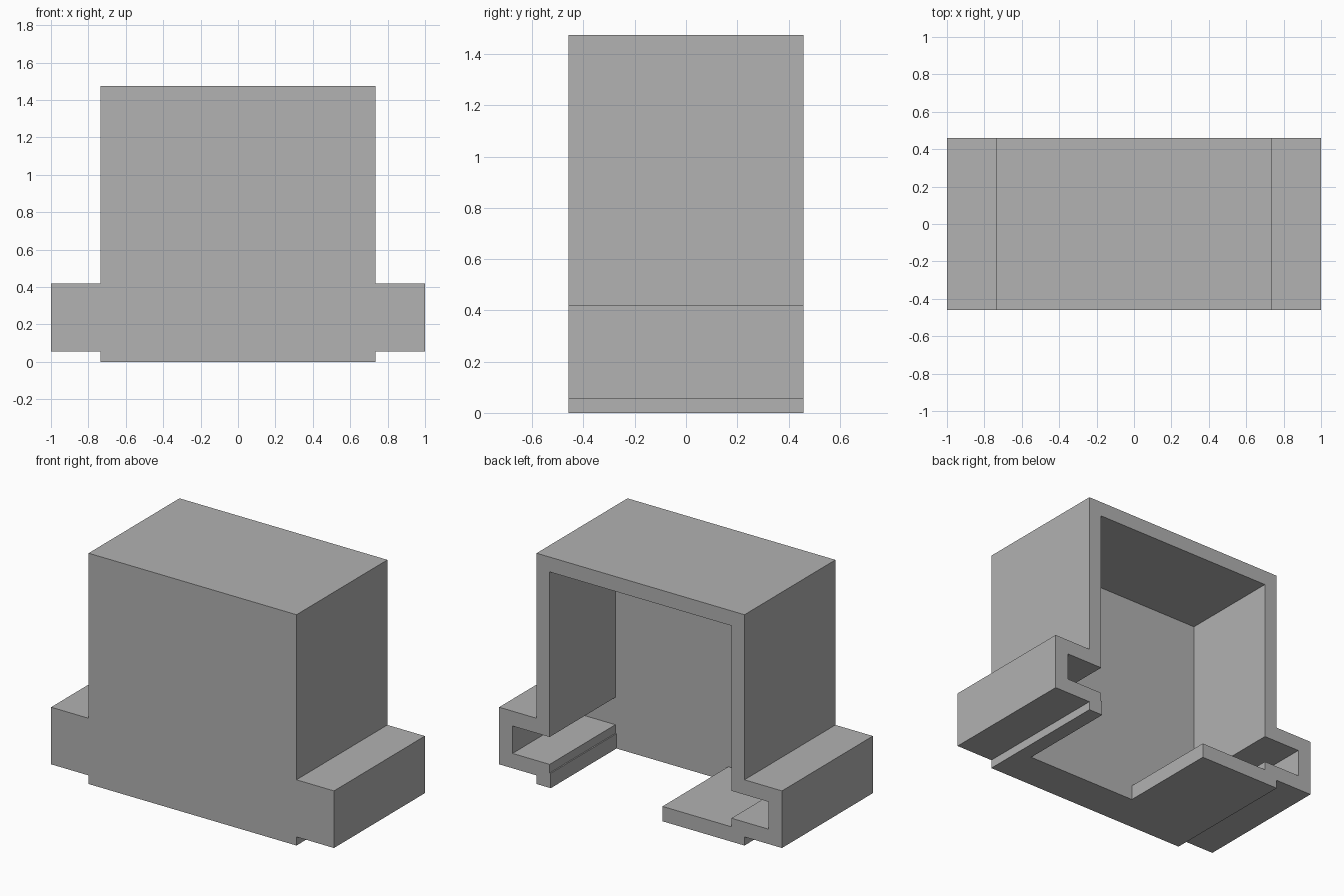
import bpy
import bmesh

cube = bpy.data.objects.get("Cube")
if cube:
    bpy.data.objects.remove(cube, do_unlink=True)

HALF_DEPTH = 0.459
WALL_BACK = -0.205          # inner face of the thick front wall

grey = bpy.data.materials.new("plain grey")
grey.use_nodes = True
colour = (0.445, 0.445, 0.445, 1)
grey.diffuse_color = colour
grey.node_tree.nodes["Principled BSDF"].inputs["Base Color"].default_value = colour


def extruded(name, profile, y0, y1):
    """Solid made by sweeping an x-z profile from y0 to y1."""
    bm = bmesh.new()
    face = bm.faces.new([bm.verts.new((x, y0, z)) for x, z in profile])
    swept = bmesh.ops.extrude_face_region(bm, geom=[face])["geom"]
    moved = [v for v in swept if isinstance(v, bmesh.types.BMVert)]
    bmesh.ops.translate(bm, verts=moved, vec=(0, y1 - y0, 0))
    bmesh.ops.recalc_face_normals(bm, faces=bm.faces)
    mesh = bpy.data.meshes.new(name)
    bm.to_mesh(mesh)
    bm.free()
    mesh.materials.append(grey)
    obj = bpy.data.objects.new(name, mesh)
    bpy.context.collection.objects.link(obj)
    return obj


def mirrored(half):
    """Close a right-hand half profile with its mirror image."""
    return half + [(-x, z) for x, z in reversed(half)]


# Outer housing: tall block with a flange on each side
housing = extruded("housing", mirrored([
    (0.735, 0), (0.735, 0.055), (1, 0.055), (1, 0.42),
    (0.735, 0.42), (0.735, 1.475)]), -HALF_DEPTH, HALF_DEPTH)

# Cavity: open at the back, with side channels and an off-centre floor gap
room = mirrored([(0.643, 0.095), (0.643, 0.15), (0.905, 0.15),
                 (0.905, 0.325), (0.643, 0.325), (0.643, 1.38)])
floor_gap = [(-0.155, 0.095), (-0.155, -0.1), (0.635, -0.1), (0.635, 0.095)]
cavity = extruded("cavity_cutter", room + floor_gap, WALL_BACK, HALF_DEPTH + 0.2)
cavity.hide_render = True

cut = housing.modifiers.new("cavity", 'BOOLEAN')
cut.operation = 'DIFFERENCE'
cut.solver = 'EXACT'
cut.object = cavity
bpy.context.view_layer.objects.active = housing
bpy.ops.object.modifier_apply(modifier=cut.name)
bpy.data.objects.remove(cavity, do_unlink=True)
